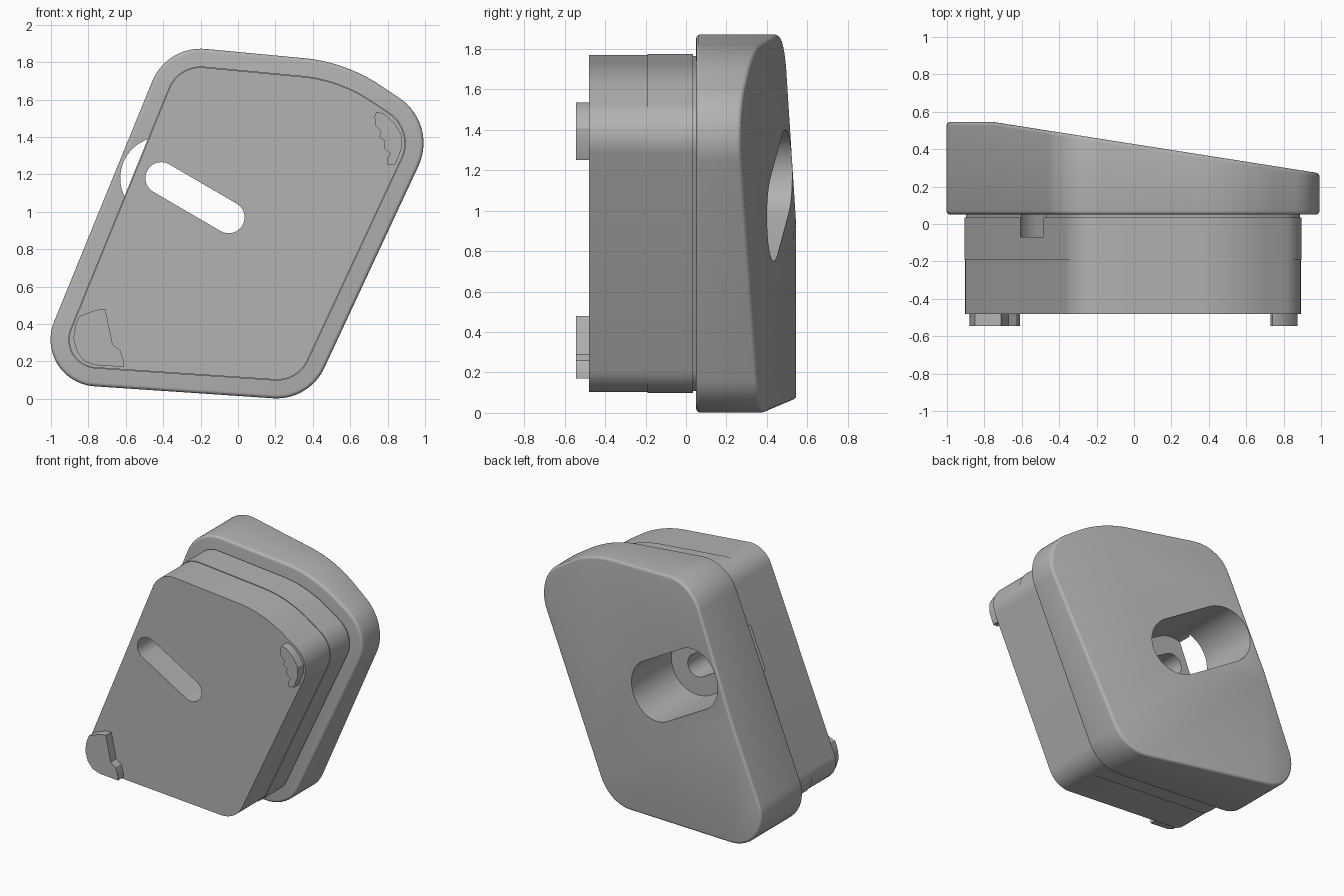
import bpy, bmesh, math
from mathutils import Vector

if "Cube" in bpy.data.objects:
    bpy.data.objects.remove(bpy.data.objects["Cube"])

grey = bpy.data.materials.new("light_grey")
grey.use_nodes = True
grey.diffuse_color = (0.45, 0.45, 0.45, 1)
grey.node_tree.nodes["Principled BSDF"].inputs["Base Color"].default_value = (0.45, 0.45, 0.45, 1)

# Skewed pad: corner x, corner z, corner radius, counter-clockwise from the front
PAD = [(-1.115, 0.09, 0.25), (0.38, -0.01, 0.28), (1.07, 1.47, 0.29),
       (0.575, 1.80, 0.88), (-0.38, 1.89, 0.28)]


def outline(corners, inset=0.0, steps=14):
    """Rounded polygon, moved inwards by inset."""
    pts, n = [], len(corners)
    for i, (x, z, r) in enumerate(corners):
        p = Vector((x, z))
        a = (Vector(corners[i - 1][:2]) - p).normalized()
        b = (Vector(corners[(i + 1) % n][:2]) - p).normalized()
        half = a.angle(b) / 2
        centre = p + (a + b).normalized() * r / math.sin(half)
        start = math.atan2(-a.x, a.y)  # outward normal of the incoming edge
        start = math.atan2(-a.y, -a.x) - math.pi / 2
        sweep = math.pi - 2 * half
        for k in range(steps + 1):
            t = start + sweep * k / steps
            pts.append(centre + (r - inset) * Vector((math.cos(t), math.sin(t))))
    return pts


def stadium(p, q, r, steps=20):
    """Slot outline around the line p-q."""
    p, q = Vector(p), Vector(q)
    base = math.atan2(q.y - p.y, q.x - p.x)
    pts = []
    for c, t0 in ((q, base - math.pi / 2), (p, base + math.pi / 2)):
        for k in range(steps + 1):
            t = t0 + math.pi * k / steps
            pts.append(c + r * Vector((math.cos(t), math.sin(t))))
    return pts


def loft(name, rings):
    """Solid through (y, outline) rings with capped ends."""
    bm = bmesh.new()
    loops = [[bm.verts.new((p[0], y, p[1])) for p in pts] for y, pts in rings]
    for lo, hi in zip(loops, loops[1:]):
        for i in range(len(lo)):
            bm.faces.new((lo[i - 1], lo[i], hi[i], hi[i - 1]))
    bm.faces.new(loops[0])
    bm.faces.new(loops[-1])
    bmesh.ops.recalc_face_normals(bm, faces=bm.faces)
    mesh = bpy.data.meshes.new(name)
    bm.to_mesh(mesh)
    bm.free()
    ob = bpy.data.objects.new(name, mesh)
    bpy.context.collection.objects.link(ob)
    mesh.materials.append(grey)
    return ob


def activate(ob):
    bpy.ops.object.select_all(action='DESELECT')
    ob.select_set(True)
    bpy.context.view_layer.objects.active = ob


def finish(ob, cutters=()):
    activate(ob)
    for c in cutters:
        m = ob.modifiers.new("cut", 'BOOLEAN')
        m.operation, m.solver, m.object = 'DIFFERENCE', 'EXACT', c
        bpy.ops.object.modifier_apply(modifier=m.name)
    bpy.ops.object.shade_smooth_by_angle(angle=math.radians(30))


# Cutters: narrow through slot and wide pocket open to the back
ends = ((-0.41, 1.18), (-0.05, 0.97))
slot = loft("slot_cutter", [(y, stadium(*ends, 0.085)) for y in (-1, 1)])
pocket = loft("pocket_cutter", [(y, stadium(*ends, 0.22)) for y in (-0.07, 1)])
cutters = (pocket, slot)

# Front body with a faint step and a thin groove where it meets the flange
body = loft("front_body", [(y, outline(PAD, d)) for y, d in (
    (-0.48, 0.1), (-0.19, 0.1), (-0.19, 0.095), (0.035, 0.095),
    (0.035, 0.105), (0.07, 0.105))])
finish(body, cutters)

# Wide flange whose back slopes down towards the left side
flange = loft("back_flange", [(y, outline(PAD)) for y in (0.05, 0.545)])
bm = bmesh.new()
bm.from_mesh(flange.data)
cut = bmesh.ops.bisect_plane(bm, geom=bm.verts[:] + bm.edges[:] + bm.faces[:],
                             plane_co=(-0.75, 0.545, 0), plane_no=(0.157, 1, 0), clear_outer=True)
bmesh.ops.holes_fill(bm, edges=[e for e in bm.edges if e.is_boundary], sides=0)
bmesh.ops.recalc_face_normals(bm, faces=bm.faces)
bm.to_mesh(flange.data)
bm.free()
activate(flange)
bevel = flange.modifiers.new("soft_rim", 'BEVEL')
bevel.width, bevel.segments = 0.02, 4
bevel.limit_method, bevel.angle_limit = 'ANGLE', math.radians(40)
bpy.ops.object.modifier_apply(modifier=bevel.name)
finish(flange, cutters)

for c in cutters:
    bpy.data.objects.remove(c)

# Small raised feet on the front face
lower = [(-0.85, 0.44), (-0.87, 0.39), (-0.88, 0.32), (-0.86, 0.25), (-0.82, 0.2),
         (-0.76, 0.18), (-0.61, 0.17), (-0.61, 0.2), (-0.63, 0.26), (-0.67, 0.29), (-0.71, 0.48), (-0.76, 0.475)]
upper = [(0.74, 1.535), (0.78, 1.525), (0.84, 1.47), (0.875, 1.41), (0.875, 1.34), (0.84, 1.25),
         (0.8, 1.25), (0.795, 1.28), (0.815, 1.31), (0.78, 1.34), (0.785, 1.38),
         (0.755, 1.4), (0.765, 1.43), (0.735, 1.46), (0.73, 1.51)]
for name, pts in (("lower_foot", lower), ("upper_foot", upper)):
    finish(loft(name, [(-0.545, pts), (-0.47, pts)]))
